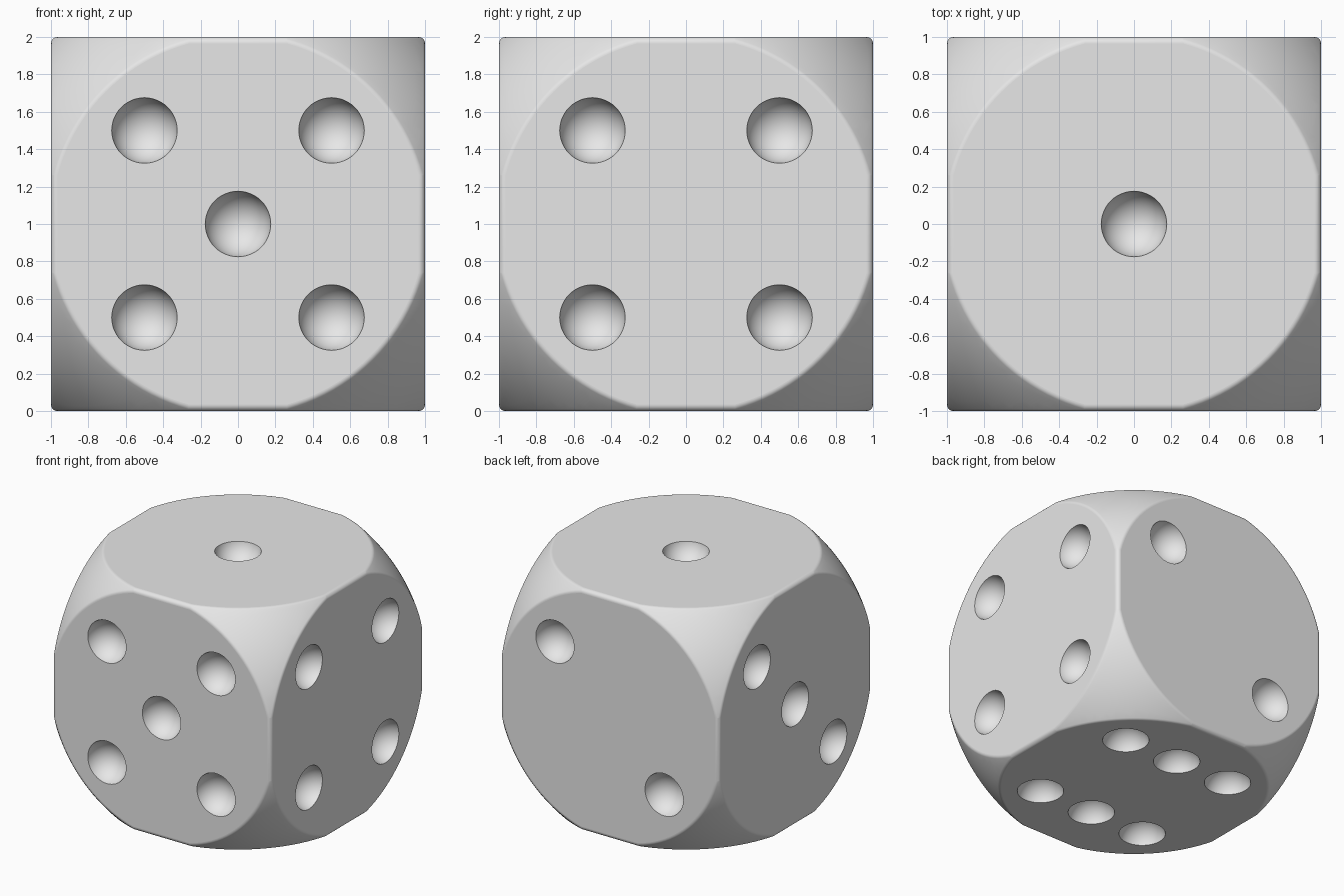
import bpy
import bmesh
import math
from mathutils import Vector, Matrix

cube = bpy.data.objects.get("Cube")
if cube:
    bpy.data.objects.remove(cube, do_unlink=True)

# Core shape: a cube clipped by a ball, then rounded by a small fillet
RING = 1.0                                     # radius of each flat disc
FLAT = RING * math.cos(math.radians(15))       # half size before rounding
FILLET = 1 - FLAT
BALL = math.hypot(FLAT, RING)                  # clipping ball before rounding
STEPS = 5

# Pips
PIP_RADIUS = 0.178
PIP_RAISE = 0.03
H = 0.5

grey = bpy.data.materials.new("light_grey")
grey.use_nodes = True
grey.diffuse_color = (0.8, 0.8, 0.8, 1)
grey.node_tree.nodes["Principled BSDF"].inputs["Base Color"].default_value = (0.8, 0.8, 0.8, 1)


def axis_vector(axis, sign=1.0):
    v = Vector((0, 0, 0))
    v[axis] = sign
    return v


def face_directions():
    return [(axis, sign) for axis in range(3) for sign in (-1, 1)]


def make_object(name, bm):
    mesh = bpy.data.meshes.new(name)
    bm.to_mesh(mesh)
    bm.free()
    mesh.materials.append(grey)
    obj = bpy.data.objects.new(name, mesh)
    bpy.context.collection.objects.link(obj)
    return obj


def build_body():
    bm = bmesh.new()
    # Ball surface, kept only where it shows between the flat faces
    bmesh.ops.create_icosphere(bm, subdivisions=6, radius=BALL + FILLET)
    limit = (FLAT - 0.015) * (BALL + FILLET) / BALL
    hidden = [v for v in bm.verts if max(abs(c) for c in v.co) > limit]
    bmesh.ops.delete(bm, geom=hidden, context='VERTS')
    faces = list(bm.faces)
    bmesh.ops.delete(bm, geom=faces, context='FACES_ONLY')
    bmesh.ops.delete(bm, geom=list(bm.edges), context='EDGES_FACES')

    # Fillet rows around the outline of every flat face
    for axis, sign in face_directions():
        normal = axis_vector(axis, sign)
        u, w = (axis + 1) % 3, (axis + 2) % 3
        for deg in range(0, 360, 3):
            a = math.radians(deg)
            p = normal * FLAT
            targets = []
            for k, c in ((u, RING * math.cos(a)), (w, RING * math.sin(a))):
                p[k] = max(-FLAT, min(FLAT, c))
                if abs(c) > FLAT - 1e-5:
                    targets.append(axis_vector(k, math.copysign(1, c)))
            if p.length > BALL - 1e-4:
                targets.append(p.normalized())
            for target in targets:
                for i in range(STEPS + 1):
                    bm.verts.new(p + normal.slerp(target, i / STEPS) * FILLET)

    # Skin the rounded convex solid
    bmesh.ops.remove_doubles(bm, verts=list(bm.verts), dist=1e-4)
    hull = bmesh.ops.convex_hull(bm, input=list(bm.verts))
    loose = {g for key in ("geom_interior", "geom_unused") for g in hull[key]
             if isinstance(g, bmesh.types.BMVert)}
    bmesh.ops.delete(bm, geom=list(loose), context='VERTS')
    bmesh.ops.recalc_face_normals(bm, faces=list(bm.faces))

    # Merge each flat face into one polygon, smooth everything else
    for f in bm.faces:
        f.smooth = True
    for axis, sign in face_directions():
        bm.normal_update()
        flat = [f for f in bm.faces if f.normal[axis] * sign > 0.9998]
        for f in flat:
            f.smooth = False
        bmesh.ops.dissolve_faces(bm, faces=flat)
    bmesh.ops.translate(bm, verts=list(bm.verts), vec=(0, 0, 1))
    return make_object("die_body", bm)


# Pip layouts: axis, side, and two in-face coordinates in axis order
corners = [(-H, -H), (-H, H), (H, -H), (H, H)]
diagonal = [(-H, -H), (H, H)]
layouts = [
    (2, 1, [(0, 0)]),                                      # top
    (2, -1, [(x, y) for x in (-H, 0, H) for y in (-H, H)]),  # bottom
    (1, -1, corners + [(0, 0)]),                           # front
    (1, 1, diagonal),                                      # back
    (0, 1, corners),                                       # model left
    (0, -1, diagonal + [(0, 0)]),                          # model right
]


def build_pip_cutter():
    bm = bmesh.new()
    for axis, sign, spots in layouts:
        turn = axis_vector(2).rotation_difference(axis_vector(axis, sign)).to_matrix().to_4x4()
        for spot in spots:
            centre = list(spot)
            centre.insert(axis, sign * (1 + PIP_RAISE))
            place = Matrix.Translation(Vector(centre) + Vector((0, 0, 1)))
            bmesh.ops.create_uvsphere(bm, u_segments=48, v_segments=25,
                                      radius=PIP_RADIUS, matrix=place @ turn)
    for f in bm.faces:
        f.smooth = True
    return make_object("pip_cutter", bm)


# Hollow the pips out of the body and discard the cutter
body = build_body()
cutter = build_pip_cutter()
cutter.hide_render = True
cut = body.modifiers.new("pips", 'BOOLEAN')
cut.operation = 'DIFFERENCE'
cut.solver = 'EXACT'
cut.object = cutter
bpy.context.view_layer.update()
graph = bpy.context.evaluated_depsgraph_get()
result = bpy.data.meshes.new_from_object(body.evaluated_get(graph))
body.modifiers.clear()
body.data = result
result.name = "die_body"
bpy.data.objects.remove(cutter, do_unlink=True)
